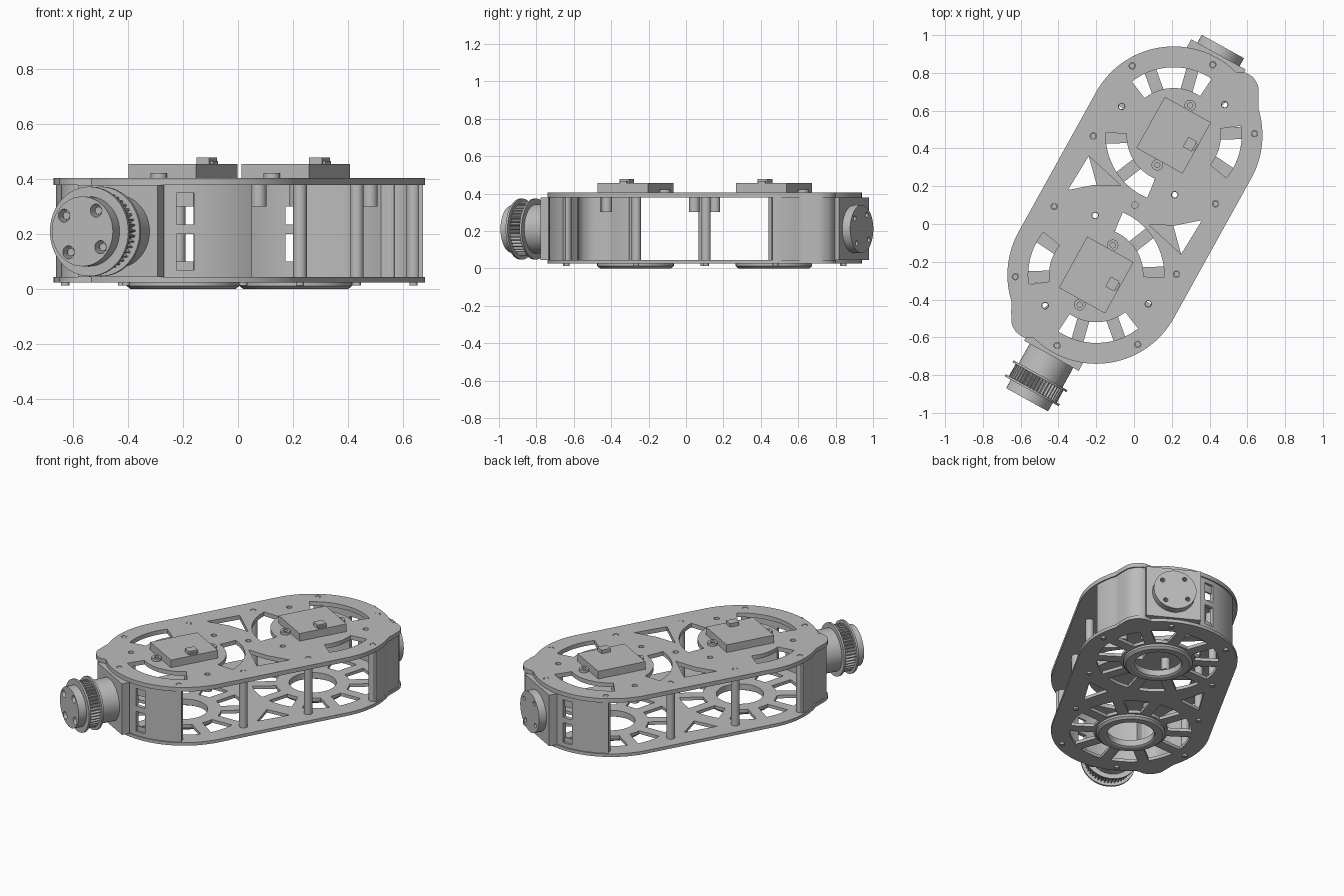
import bpy
from math import sin, cos, asin, pi, radians
from mathutils import Matrix, Vector

if "Cube" in bpy.data.objects:
    bpy.data.objects.remove(bpy.data.objects["Cube"], do_unlink=True)

grey = bpy.data.materials.new("machined_grey")
grey.use_nodes = True
colour = (0.5, 0.5, 0.5, 1)
grey.diffuse_color = colour
grey.node_tree.nodes["Principled BSDF"].inputs["Base Color"].default_value = colour

# Frame is built along y, then turned into place
PLACE = Matrix.Translation((0.005, 0.1, 0)) @ Matrix.Rotation(radians(-29), 4, 'Z')
HALF = Matrix.Rotation(pi, 4, 'Z')
ONE = Matrix.Identity(4)
ENDS = (("back", ONE), ("front", HALF))
CY = 0.423          # module centre distance from the middle
R = 0.47            # end radius
AXLE_Z = 0.21


def polar(r, a, c=(0, 0)):
    return (c[0] + r * cos(radians(a)), c[1] + r * sin(radians(a)))


def circle(r, c=(0, 0), n=24):
    return [polar(r, 360 * i / n, c) for i in range(n)]


def rect(x0, x1, y0, y1):
    return [(x0, y0), (x1, y0), (x1, y1), (x0, y1)]


def turned(loop):
    return [(-x, -y) for x, y in loop]


def sector(r0, r1, a0, a1, b0=None, b1=None, c=(0, CY), n=14):
    """Curved slot: outer arc a0-a1, inner arc b0-b1."""
    b0, b1 = (a0, a1) if b0 is None else (b0, b1)
    outer = [polar(r1, a0 + (a1 - a0) * i / n, c) for i in range(n + 1)]
    inner = [polar(r0, b1 + (b0 - b1) * i / n, c) for i in range(n + 1)]
    return outer + inner


def plate(name, loops, z0, z1, matrix=ONE):
    """Flat part from closed loops; inner loops become holes."""
    curve = bpy.data.curves.new(name, 'CURVE')
    curve.dimensions = '2D'
    curve.fill_mode = 'BOTH'
    curve.extrude = (z1 - z0) / 2
    for loop in loops:
        spline = curve.splines.new('POLY')
        spline.points.add(len(loop) - 1)
        for p, (x, y) in zip(spline.points, loop):
            p.co = (x, y, 0, 1)
        spline.use_cyclic_u = True
    temp = bpy.data.objects.new(name + "_outline", curve)
    bpy.context.collection.objects.link(temp)
    graph = bpy.context.evaluated_depsgraph_get()
    mesh = bpy.data.meshes.new_from_object(temp.evaluated_get(graph))
    bpy.data.objects.remove(temp, do_unlink=True)
    mesh.transform(PLACE @ matrix @ Matrix.Translation((0, 0, (z0 + z1) / 2)))
    return finish(name, mesh)


def finish(name, mesh):
    mesh.materials.clear()
    mesh.materials.append(grey)
    obj = bpy.data.objects.new(name, mesh)
    bpy.context.collection.objects.link(obj)
    parts.append(obj)
    return obj


def lathe(name, profile, matrix=ONE, n=48):
    """Closed (radius, z) profile turned about z."""
    k = len(profile)
    verts = [(*polar(r, 360 * i / n), z) for i in range(n) for r, z in profile]
    faces = [(i * k + j, (i + 1) % n * k + j, (i + 1) % n * k + (j + 1) % k, i * k + (j + 1) % k)
             for i in range(n) for j in range(k)]
    mesh = bpy.data.meshes.new(name)
    mesh.from_pydata(verts, [], faces)
    mesh.transform(PLACE @ matrix)
    return finish(name, mesh)


parts = []

# End outline: round, with a bulge beside the mount
BULGE = [(0, 0), (47, 0), (55, .03), (59, .048), (65, .052), (70, .035), (74, 0), (180, 0)]


def edge_radius(a):
    for (a0, e0), (a1, e1) in zip(BULGE, BULGE[1:]):
        if a0 <= a <= a1:
            return R + e0 + (e1 - e0) * (a - a0) / (a1 - a0)


end_arc = [polar(edge_radius(a), a, (0, CY)) for a in range(0, 181, 2)]
outline = end_arc + turned(end_arc)

corner_bolts = [(x, y) for x in (-.37, .37) for y in (-.638, -.213, .213, .638)]
axis_bolts = [(0, .85), (0, -.85)]
hanger_spots = [polar(.315, a, (0, CY)) for a in (60, 180, 300)]
hanger_spots += turned(hanger_spots)

# Top plate with curved slots, triangles and bolt holes
top_cuts = [sector(.25, .36, a, b) for a, b in ((85, 157), (207, 276), (-10, 37))]
top_cuts.append([(-.34, .109), (-.349, -.102), (-.24, -.01), (-.117, .055)])
top_cuts += [turned(c) for c in top_cuts]
top_cuts += [circle(.017, p, 16) for p in corner_bolts + axis_bolts + hanger_spots + [(0, 0)]]
plate("top_plate", [outline] + top_cuts, .378, .405)

# Bottom plate with ten spokes round each opening
SPOKE, R_IN, R_OUT = .065, .22, .36
d_in, d_out = (asin(SPOKE / 2 / r) * 180 / pi for r in (R_IN, R_OUT))
low_cuts = [sector(R_IN, R_OUT, a + d_out, a + 36 - d_out, a + d_in, a + 36 - d_in, n=6)
            for a in range(31, 391, 36)]
low_cuts.append([(-.34, .109), (-.349, -.102), (-.22, -.014)])
low_cuts.append(circle(.14, (0, CY), 48))
low_cuts += [turned(c) for c in low_cuts]
plate("bottom_plate", [outline] + low_cuts, .025, .045)

# Pillars and bolts
for i, p in enumerate(corner_bolts):
    plate(f"pillar_{i}", [circle(.025, p)], .045, .378)
for i, p in enumerate(corner_bolts + axis_bolts):
    plate(f"lower_bolt_{i}", [circle(.015, p, 16)], .013, .025)
    plate(f"upper_bolt_{i}", [circle(.015, p, 16)], .38, .404)
for i, p in enumerate(hanger_spots):
    plate(f"hanging_spacer_{i}", [circle(.028, p), circle(.015, p, 16)], .30, .378)


def wall_piece(name, a0, a1, z0, z1, matrix, inset=.008, thick=.025):
    steps = max(2, int((a1 - a0) / 2))
    angles = [a0 + (a1 - a0) * i / steps for i in range(steps + 1)]
    outer = [polar(edge_radius(a) - inset, a, (0, CY)) for a in angles]
    inner = [polar(edge_radius(a) - inset - thick, a, (0, CY)) for a in reversed(angles)]
    plate(name, [outer + inner], z0, z1, matrix)


hole_spots = [polar(.095, 53 + 90 * i) for i in range(4)]
for side, m in ENDS:
    # Curved end wall with a barred window
    wall_piece(side + "_wall_long", 28, 116, .045, .378, m)
    wall_piece(side + "_wall_short", 124, 152, .045, .378, m)
    for j, (z0, z1) in enumerate(((.045, .07), (.20, .235), (.35, .378))):
        wall_piece(f"{side}_window_bar_{j}", 116, 124, z0, z1, m)
    for j, (z0, z1) in enumerate(((.07, .10), (.30, .35))):
        wall_piece(f"{side}_window_sill_{j}", 116, 124, z0, z1, m, .022, .011)
    # Flat mount on the end
    plate(side + "_mount", [rect(-.165, .165, .862, .912)], .045, .378, m)
    # Bearing ring under the plate
    lathe(side + "_bearing_ring",
          [(.14, .026), (.14, .006), (.15, 0), (.19, 0), (.205, .012), (.205, .026)],
          m @ Matrix.Translation((0, CY, 0)))

# Motors on top, both facing the same way
for side, cy in (("back", CY), ("front", -CY)):
    plate(side + "_motor", [rect(-.14, .14, cy - .155, cy + .155)], .404, .455)
    plate(side + "_motor_plug", [rect(.072, .125, cy - .03, cy + .03)], .45, .478)
    plate(side + "_motor_socket", [rect(.085, .135, cy - .02, cy + .02)], .45, .466)
    for j, s in enumerate((-1, 1)):
        ear = (0, cy + s * .18)
        plate(f"{side}_motor_ear_{j}", [circle(.03, ear), circle(.014, ear, 16)], .404, .422)

# Round cap at the back
back_axle = Matrix.Translation((0, 0, AXLE_Z)) @ Matrix.Rotation(-pi / 2, 4, 'X')
plate("back_cap", [circle(.128, n=48)] + [circle(.014, p, 16) for p in hole_spots], .912, .96, back_axle)

# Toothed pulley at the front
front_axle = Matrix.Translation((0, 0, AXLE_Z)) @ Matrix.Rotation(pi / 2, 4, 'X')
plate("pulley_hub", [circle(.132, n=48)], .91, 1.03, front_axle)
for j, y in enumerate((1.03, 1.115)):
    plate(f"pulley_flange_{j}", [circle(.163, n=48)], y, y + .012, front_axle)
TEETH = 44
teeth = [polar(.145 if i % 4 < 2 else .13, 360 * i / (TEETH * 4)) for i in range(TEETH * 4)]
plate("pulley_teeth", [teeth], 1.042, 1.115, front_axle)
plate("pulley_cap", [circle(.127, n=48)] + [circle(.024, p, 20) for p in hole_spots],
      1.127, 1.178, front_axle)
for j, p in enumerate(hole_spots):
    plate(f"pulley_bolt_{j}", [circle(.014, p, 16)], 1.127, 1.16, front_axle)

# Smooth round sides, keep edges crisp
bpy.ops.object.select_all(action='DESELECT')
for obj in parts:
    obj.select_set(True)
bpy.context.view_layer.objects.active = parts[0]
bpy.ops.object.shade_smooth_by_angle(angle=radians(30))
